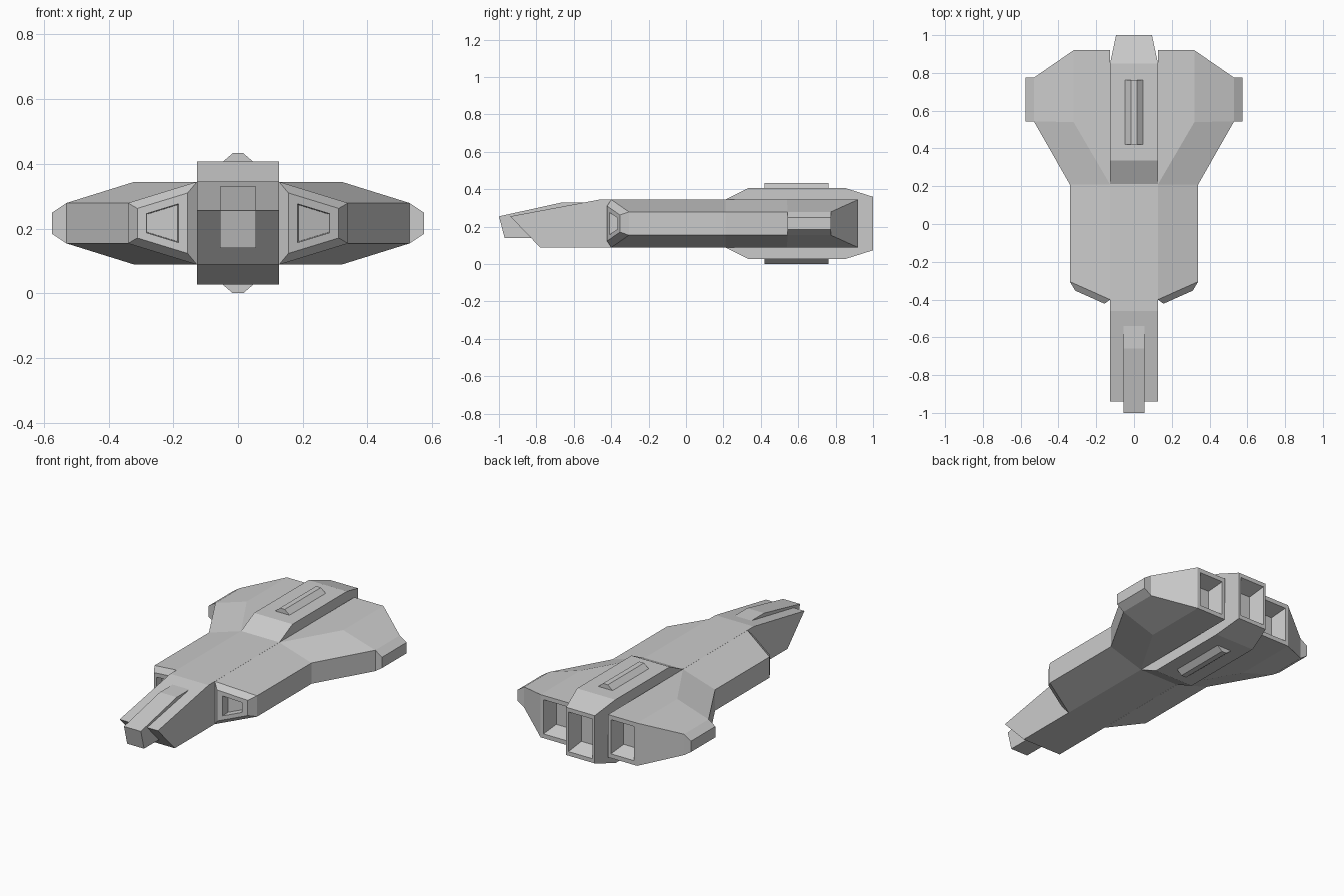
import bpy, bmesh
from mathutils import Vector

if "Cube" in bpy.data.objects:
    bpy.data.objects.remove(bpy.data.objects["Cube"])

ZC = 0.2165  # height of the hull's horizontal symmetry plane


def finish(name, bm, z=0.0, mirror=(False, False, False)):
    bmesh.ops.recalc_face_normals(bm, faces=bm.faces[:])
    me = bpy.data.meshes.new(name)
    bm.to_mesh(me)
    bm.free()
    ob = bpy.data.objects.new(name, me)
    bpy.context.collection.objects.link(ob)
    ob.location.z = z
    if any(mirror):
        m = ob.modifiers.new("mirror", 'MIRROR')
        m.use_axis = mirror
        m.use_mirror_merge = False
    return ob


def prism(profile_a, profile_b):
    """Join two matching outlines (lists of 3D points) into a closed solid."""
    bm = bmesh.new()
    a = [bm.verts.new(p) for p in profile_a]
    b = [bm.verts.new(p) for p in profile_b]
    bm.faces.new(a)
    bm.faces.new(b[::-1])
    for i in range(len(a)):
        j = (i + 1) % len(a)
        bm.faces.new((a[i], b[i], b[j], a[j]))
    return bm


def side_prism(yz, width):
    """Side outline swept across x; width may vary with y."""
    return prism([(-width(y), y, z) for y, z in yz], [(width(y), y, z) for y, z in yz])


def step(bm, face, scale, dy):
    """Extrude a face, scaling it about its middle and shifting it along y."""
    f = bmesh.ops.extrude_discrete_faces(bm, faces=[face])["faces"][0]
    c = f.calc_center_bounds()
    for v in f.verts:
        v.co = c + (v.co - c) * scale + Vector((0, dy, 0))
    return f


# Central spine with wedge nose
finish("spine", side_prism([(-.94, .255), (-.46, .345), (.3, .345), (.3, .089), (-.78, .089)],
                           lambda y: .127))

# Cockpit block on the nose
finish("cockpit", side_prism([(-1, .255), (-.66, .33), (-.525, .33), (-.6, .14), (-.97, .14)],
                             lambda y: .056))

# Rear hump with recessed main engine
half = [(.21, .128), (.335, .19), (.85, .19), (1.0, .143)]
bm = side_prism(half + [(y, -z) for y, z in half[::-1]], lambda y: .127 if y < .9 else .095)
bm.faces.ensure_lookup_table()
back = max(bm.faces, key=lambda f: f.calc_center_median().y)
back = step(bm, back, .83, 0)
step(bm, back, .72, -.09)
finish("engine_spine", bm, ZC)

# Ridges on top and bottom of the hump
sec = [(-.047, .185), (-.047, .19), (-.016, .2165), (.016, .2165), (.047, .19), (.047, .185)]
bm = prism([(x, .42, z) for x, z in sec], [(x, .763, z) for x, z in sec])
finish("ridges", bm, ZC, (False, False, True))

# Side hull and wing, mirrored left to right
bm = bmesh.new()
top = [(.127, -.40), (.127, .21), (.32, .54), (.32, .92), (.127, .92)]
mid = [(.34, -.305), (.34, .21), (.53, .543), (.53, .775)]
T, B = ([bm.verts.new((x, y, s * .128)) for x, y in top] for s in (1, -1))
M, N = ([bm.verts.new((x, y, s * .0625)) for x, y in mid] for s in (1, -1))
for t, m in ((T, M), (B, N)):
    for i in range(3):
        bm.faces.new((t[i], t[i + 1], m[i + 1], m[i]))
    bm.faces.new(t[1:])
sides = [bm.faces.new((M[i], M[i + 1], N[i + 1], N[i])) for i in range(3)]
intake = bm.faces.new((T[0], M[0], N[0], B[0]))
bm.faces.new((T[3], M[3], N[3], B[3]))
engine = bm.faces.new((T[3], T[4], B[4], B[3]))
bm.faces.new((T[0], T[1], T[4], B[4], B[1], B[0]))
bmesh.ops.recalc_face_normals(bm, faces=bm.faces[:])
# Wing tip
tip = step(bm, sides[2], 1, 0)
for v in tip.verts:
    v.co.x = .575
    v.co.z *= .52
# Front intake: raised lip, then recess
f = step(bm, intake, .73, -.035)
f = step(bm, f, .64, 0)
step(bm, f, .95, .05)
# Rear side engine recess
f = step(bm, engine, .8, 0)
step(bm, f, .72, -.09)
finish("side_hulls", bm, ZC, (True, False, False))
